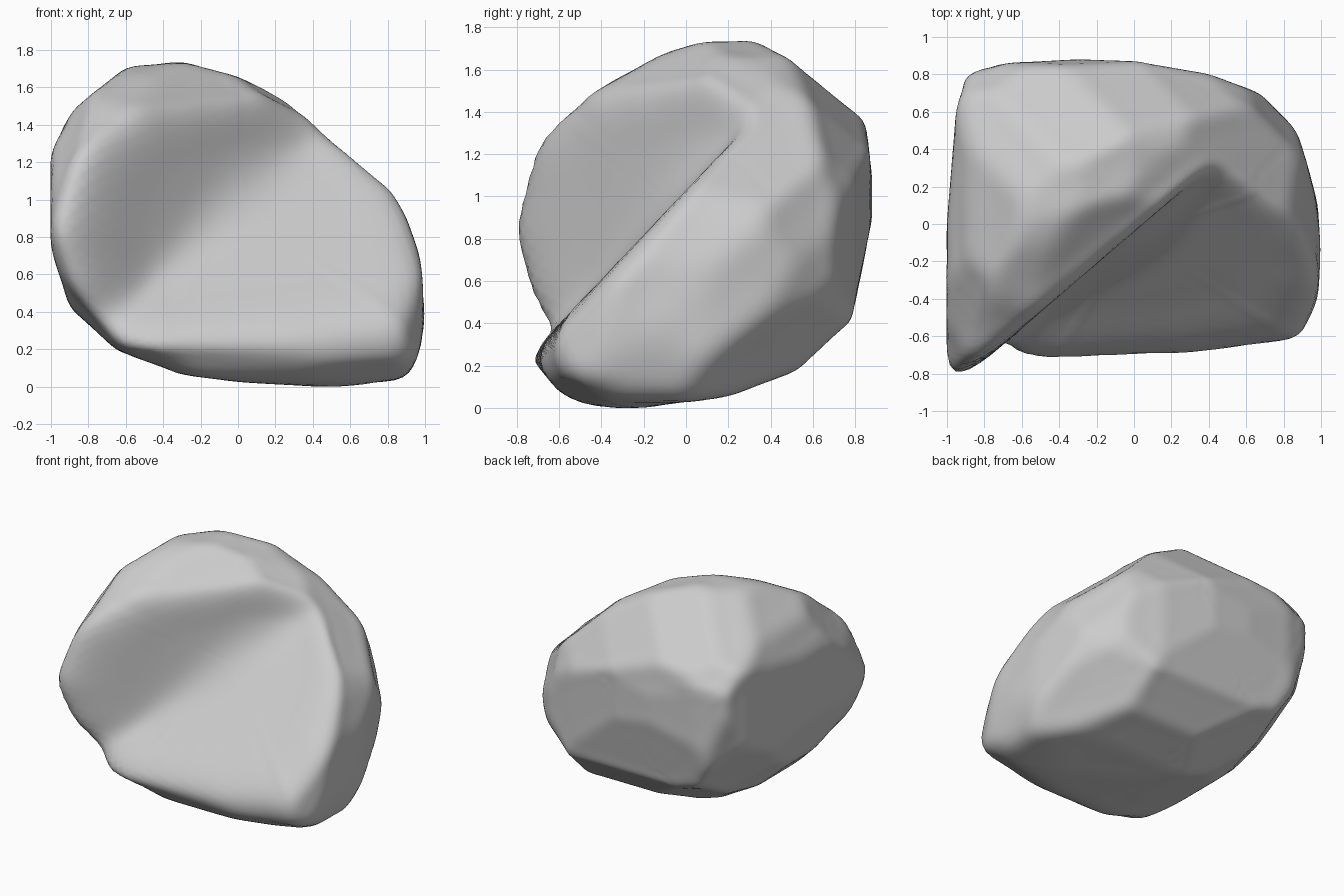
import bpy
import bmesh
from mathutils import Vector

if "Cube" in bpy.data.objects:
    bpy.data.objects.remove(bpy.data.objects["Cube"], do_unlink=True)

MIDDLE = Vector((0, 0, 0.87))      # middle of the bounding box
CORE = Vector((-0.1, 0.25, 0.8))   # point inside the rock that sees its whole surface


def profile(right, up, points):
    """Outline swept along the normal of the plane spanned by right and up."""
    right, up = Vector(right).normalized(), Vector(up).normalized()
    return right, up, [Vector(p) for p in points]


def outline_distance(outline, direction):
    """Distance from the core to a swept outline along a direction."""
    right, up, points = outline
    start = Vector(((CORE - MIDDLE).dot(right), (CORE - MIDDLE).dot(up)))
    ray = Vector((direction.dot(right), direction.dot(up)))
    best = 0
    for a, b in zip(points, points[1:] + points[:1]):
        edge, gap = b - a, a - start
        cross = ray.cross(edge)
        if abs(cross) > 1e-9:
            along = gap.cross(ray) / cross
            reach = gap.cross(edge) / cross
            if -1e-6 <= along <= 1 + 1e-6 and reach > best:
                best = reach
    return best if best else 9


def plane_distance(plane, direction):
    """Distance from the core to a cutting plane along a direction."""
    normal, offset = plane
    slope = normal.dot(direction)
    return (offset - normal.dot(CORE)) / slope if slope > 1e-4 else 9


def soft_max(a, b, width):
    """Larger of two distances, blended where they are nearly equal."""
    overlap = max(width - abs(a - b), 0) / width
    return max(a, b) + overlap * overlap * width / 4


# Outlines that bound the rock
front = profile((1, 0, 0), (0, 0, 1), [
    (-1, .38), (-.85, .68), (-.6, .84), (-.3, .87), (0, .79), (.33, .63), (.73, .33),
    (.9, .03), (.97, -.17), (1, -.5), (.97, -.67), (.9, -.82), (.5, -.87), (0, -.84),
    (-.3, -.8), (-.65, -.67), (-.9, -.44), (-1, -.12)])
side = profile((0, 1, 0), (0, 0, 1), [
    (-.88, -.1), (-.85, .06), (-.69, .38), (-.41, .64), (-.12, .8), (.06, .86), (.32, .87),
    (.5, .82), (.73, .66), (.84, .53), (.88, .23), (.88, .03), (.78, -.45), (.52, -.69),
    (.2, -.81), (-.25, -.87), (-.47, -.85), (-.6, -.79), (-.73, -.62), (-.83, -.36)])
top = profile((1, 0, 0), (0, 1, 0), [
    (-1, -.68), (-.92, -.88), (-.5, -.72), (0, -.69), (.3, -.68), (.88, -.6), (.98, -.4),
    (1, -.15), (.98, .1), (.93, .3), (.87, .5), (.67, .7), (.4, .8), (0, .87),
    (-.3, .88), (-.68, .86), (-.89, .8), (-.95, .6), (-1, 0)])

# Diagonal outlines that round the corners
tilt = 0.354
upright = 0.866
front_corner = profile((1, 1, 0), (-tilt, tilt, upright), [
    (-1.27, -.15), (-1.24, .04), (-1.1, .36), (-.75, .78), (-.32, .99), (-.04, 1),
    (.33, .86), (.63, .6), (.85, .32), (.95, .11), (.99, -.24), (.86, -.72), (.63, -1.06),
    (.52, -1.13), (.25, -1.13), (-.34, -.97), (-.89, -.68), (-1.18, -.41)])
back_corner = profile((-1, -1, 0), (tilt, -tilt, upright), [
    (-1, -.14), (-.88, .25), (-.48, .51), (-.04, .64), (.38, .64), (.73, .55), (1.05, .33),
    (1.27, .08), (1.27, -.03), (1.11, -.35), (.8, -.63), (.46, -.82), (.15, -.89),
    (-.32, -.82), (-.82, -.62)])
under_corner = profile((-1, 1, 0), (tilt, tilt, upright), [
    (-1.07, -.5), (-.91, .02), (-.66, .34), (-.39, .61), (-.01, .8), (.36, .84), (.57, .82),
    (.92, .6), (1.19, .28), (1.2, .16), (1.1, -.19), (.82, -.54), (.39, -.92),
    (.11, -1.02), (-.42, -.95), (-.91, -.7)])
outlines = [front, side, top, front_corner, back_corner, under_corner]

# Sloping front face and the wall rising from it
slope = (Vector((0, -.73, .69)), .71)
wall = (Vector((.65, -.76, 0)), .03)

# Shoulder above the wall and the worn lower back edge
cuts = [(Vector((.35, -.53, .77)), 1.19),
        (Vector((.55, .6, -.58)), .47)]


def surface_distance(direction):
    hollow = soft_max(plane_distance(slope, direction),
                      plane_distance(wall, direction), .25)
    bounds = [outline_distance(o, direction) for o in outlines]
    bounds += [plane_distance(c, direction) for c in cuts]
    return min(hollow, *bounds)


# Push a sphere out to the bounds
bm = bmesh.new()
bmesh.ops.create_icosphere(bm, subdivisions=6, radius=1)
bm.verts.index_update()
directions = [v.co.normalized() for v in bm.verts]
neighbours = [[e.other_vert(v).index for e in v.link_edges] for v in bm.verts]
reach = [surface_distance(d) for d in directions]

# Wear the edges round, alternating shrinking and swelling to keep the bulk
for factor in [.6, -.62] * 16:
    reach = [r + factor * (sum(reach[i] for i in near) / len(near) - r)
             for r, near in zip(reach, neighbours)]
for v, d, r in zip(bm.verts, directions, reach):
    v.co = CORE + d * r

# Stand the rock on the ground
ground = min(v.co.z for v in bm.verts)
bmesh.ops.translate(bm, verts=bm.verts, vec=(0, 0, -ground))

mesh = bpy.data.meshes.new("rock")
bm.to_mesh(mesh)
bm.free()
rock = bpy.data.objects.new("rock", mesh)
bpy.context.collection.objects.link(rock)
mesh.polygons.foreach_set("use_smooth", [True] * len(mesh.polygons))

# Plain grey stone
stone = bpy.data.materials.new("grey_stone")
stone.use_nodes = True
grey = (0.6, 0.6, 0.6, 1)
stone.diffuse_color = grey
stone.node_tree.nodes["Principled BSDF"].inputs["Base Color"].default_value = grey
mesh.materials.append(stone)
